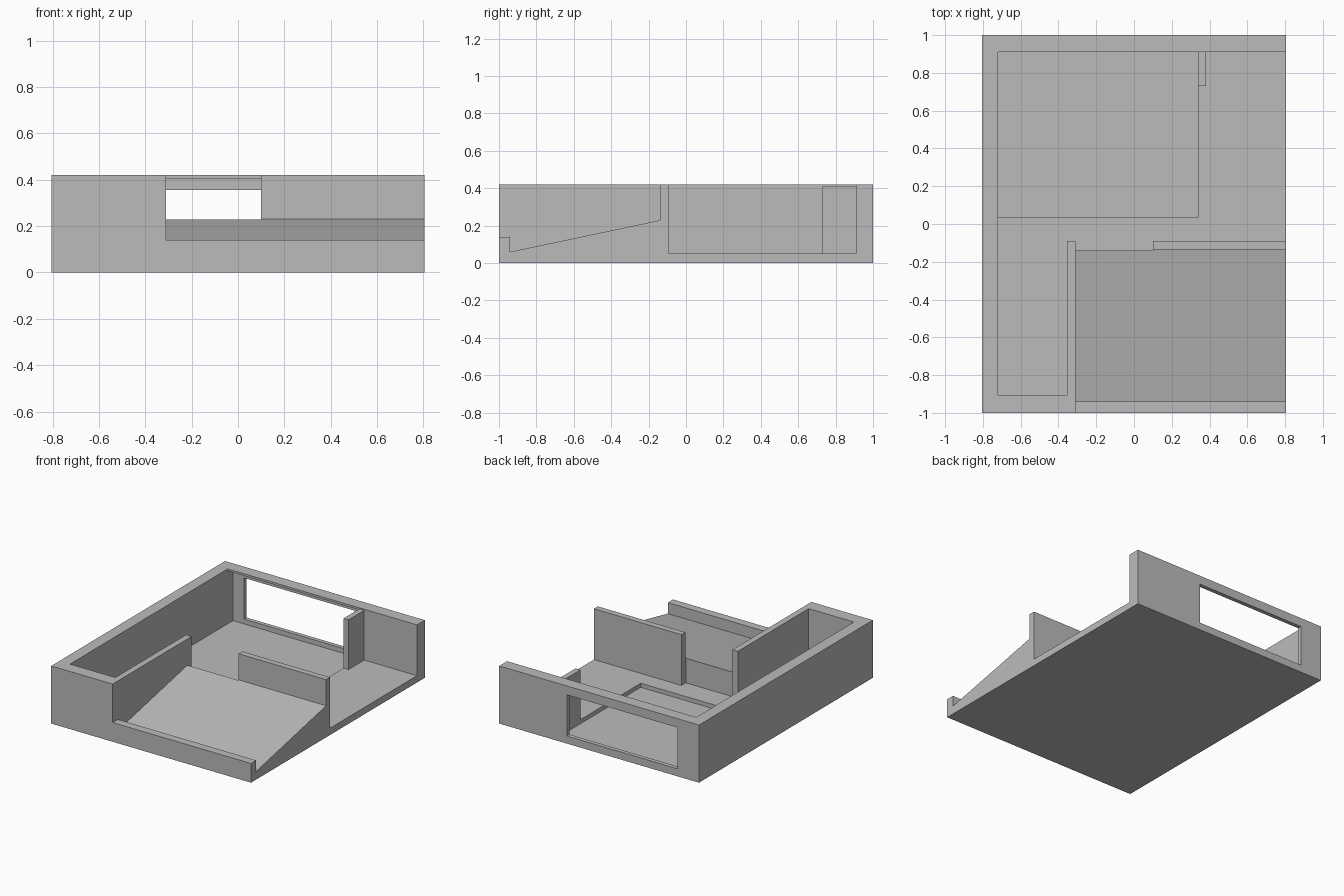
import bpy

cube = bpy.data.objects.get("Cube")
if cube:
    bpy.data.objects.remove(cube, do_unlink=True)

# One plain grey for the whole building
grey = bpy.data.materials.new("plain_grey")
grey.use_nodes = True
colour = (0.5, 0.5, 0.5, 1)
grey.diffuse_color = colour
grey.node_tree.nodes["Principled BSDF"].inputs["Base Color"].default_value = colour


def prism(name, profile, x0, x1):
    """Extrude a counter-clockwise (y, z) profile from x0 to x1."""
    n = len(profile)
    verts = [(x, y, z) for x in (x0, x1) for y, z in profile]
    faces = [tuple(reversed(range(n))), tuple(range(n, 2 * n))]
    faces += [(i, (i + 1) % n, n + (i + 1) % n, n + i) for i in range(n)]
    mesh = bpy.data.meshes.new(name)
    mesh.from_pydata(verts, [], faces)
    mesh.materials.append(grey)
    obj = bpy.data.objects.new(name, mesh)
    bpy.context.collection.objects.link(obj)
    return obj


def box(name, x, y, z):
    profile = [(y[0], z[0]), (y[1], z[0]), (y[1], z[1]), (y[0], z[1])]
    return prism(name, profile, *x)


def carve(target, cutter):
    """Subtract the cutter from the target, then discard it."""
    mod = target.modifiers.new(cutter.name, 'BOOLEAN')
    mod.operation = 'DIFFERENCE'
    mod.solver = 'EXACT'
    mod.object = cutter
    bpy.context.view_layer.objects.active = target
    bpy.ops.object.modifier_apply(modifier=mod.name)
    bpy.data.objects.remove(cutter, do_unlink=True)


LEFT, RIGHT, TOP = -0.805, 0.805, 0.42
FLOOR, ABOVE, BEYOND = 0.05, 0.6, 0.9

# Solid block from which the rooms are carved
shell = box("building_shell", (LEFT, RIGHT), (-1, 1), (0, TOP))

# Main hall, open on the side
carve(shell, box("hall", (-0.72, BEYOND), (-0.09, 0.91), (FLOOR, ABOVE)))
# Long side corridor joined to the hall
carve(shell, box("corridor", (-0.72, -0.355), (-0.905, 0), (FLOOR, ABOVE)))
# Sloping forecourt behind a low curb
slope = [(-1.1, 0.14), (-0.94, 0.14), (-0.94, 0.06),
         (-0.135, 0.23), (-0.135, ABOVE), (-1.1, ABOVE)]
carve(shell, prism("forecourt", slope, -0.31, BEYOND))
# Gap between the forecourt and the hall
carve(shell, box("gap", (-0.31, 0.10), (-0.14, 0), (FLOOR, ABOVE)))
# Sunken floor and the wall recess under the rim
carve(shell, box("sunken_floor", (-0.72, 0.34), (0.035, 0.97), (0.02, 0.405)))
# Wide window in the thin rear wall
carve(shell, box("window", (-0.63, 0.26), (0.94, 1.1), (0.055, 0.355)))

# Short partition beside the window
box("partition", (0.34, 0.38), (0.73, 0.91), (FLOOR, 0.412))
